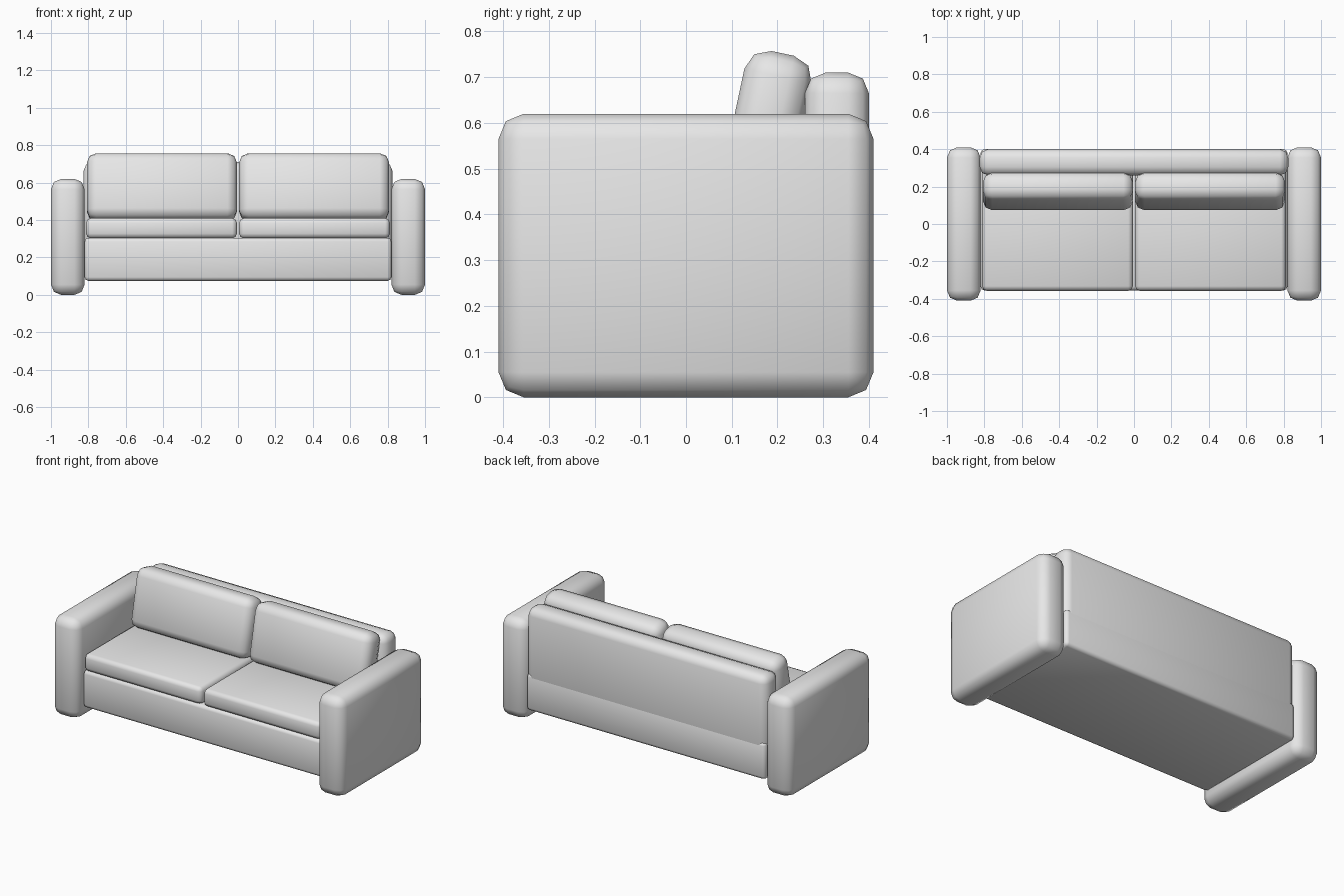
import bpy, bmesh, math
from mathutils import Vector

cube = bpy.data.objects.get("Cube")
if cube:
    bpy.data.objects.remove(cube, do_unlink=True)

# Upholstery colour
fabric = bpy.data.materials.new("grey_fabric")
fabric.use_nodes = True
GREY = (0.8, 0.8, 0.8, 1)
fabric.diffuse_color = GREY
fabric.node_tree.nodes["Principled BSDF"].inputs["Base Color"].default_value = GREY


def padded_box(name, low, high, radius, tilt=0.0):
    """Box between two corners with softly rounded edges, tilted about its centre."""
    low, high = Vector(low), Vector(high)
    mesh = bpy.data.meshes.new(name)
    bm = bmesh.new()
    bmesh.ops.create_cube(bm, size=1)
    bmesh.ops.scale(bm, vec=high - low, verts=bm.verts)
    bmesh.ops.bevel(bm, geom=bm.edges[:], offset=radius, segments=2,
                    profile=0.5, affect='EDGES')
    bm.to_mesh(mesh)
    bm.free()
    mesh.materials.append(fabric)
    obj = bpy.data.objects.new(name, mesh)
    obj.location = (low + high) / 2
    obj.rotation_euler.x = tilt
    bpy.context.collection.objects.link(obj)
    bpy.ops.object.select_all(action='DESELECT')
    obj.select_set(True)
    bpy.context.view_layer.objects.active = obj
    bpy.ops.object.shade_smooth_by_angle(angle=math.radians(50))
    return obj


# Frame
padded_box("base", (-0.82, -0.355, 0.075), (0.82, 0.4, 0.305), 0.02)
padded_box("backrest", (-0.825, 0.26, 0.1), (0.825, 0.4, 0.71), 0.045)

# Arms and cushions, one of each per side
for side, s in (("left", 1), ("right", -1)):
    def span(a, b):
        return sorted((s * a, s * b))

    x0, x1 = span(0.82, 1.0)
    padded_box(side + "_arm", (x0, -0.41, 0), (x1, 0.41, 0.62), 0.055)
    x0, x1 = span(0.006, 0.812)
    padded_box(side + "_seat_cushion", (x0, -0.357, 0.303), (x1, 0.3, 0.41), 0.025)
    x0, x1 = span(0.006, 0.808)
    padded_box(side + "_back_cushion", (x0, 0.099, 0.396), (x1, 0.249, 0.756),
               0.05, math.radians(-12))
